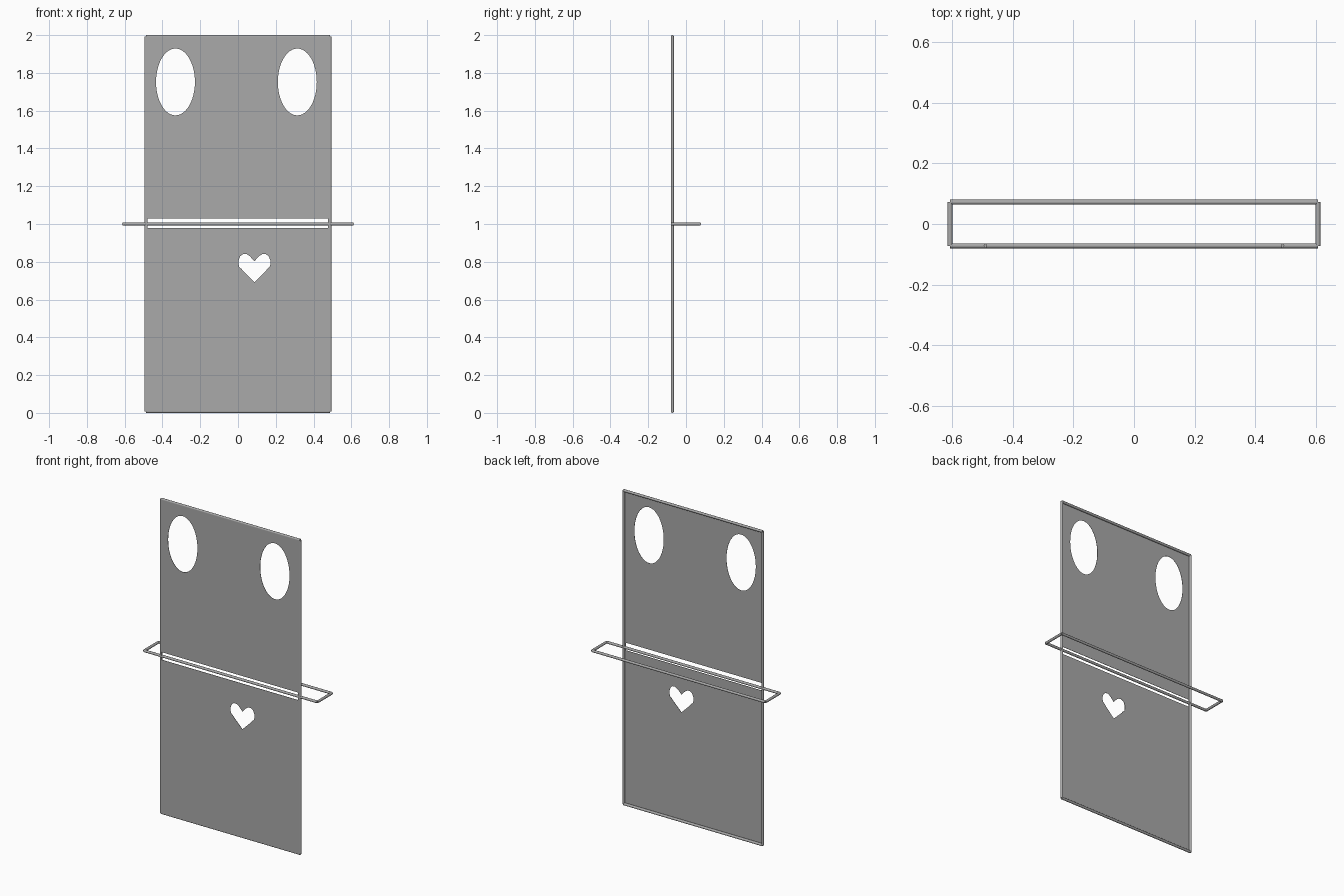
import bpy, math
from mathutils import Vector

if "Cube" in bpy.data.objects:
    bpy.data.objects.remove(bpy.data.objects["Cube"])

R = 0.008           # tube radius
Y0 = -0.072         # plane of the upright frame
HX = 0.487          # half width of the upright frame
LX, LY = 0.606, 0.072

grey = bpy.data.materials.new("plain_grey")
grey.diffuse_color = (0.4, 0.4, 0.4, 1)
grey.use_nodes = True
grey.node_tree.nodes["Principled BSDF"].inputs["Base Color"].default_value = grey.diffuse_color


def bar(name, a, b):
    """Round tube with flat ends between two points."""
    a, b = Vector(a), Vector(b)
    d = b - a
    bpy.ops.mesh.primitive_cylinder_add(vertices=16, radius=R, depth=d.length,
                                        location=(a + b) / 2)
    o = bpy.context.object
    o.rotation_euler = d.to_track_quat('Z', 'Y').to_euler()
    o.name = name
    o.data.materials.append(grey)
    bpy.ops.object.shade_smooth_by_angle()


# Upright frame
for side, s in (("left", -1), ("right", 1)):
    bar(side + "_upright", (s * HX, Y0, R), (s * HX, Y0, 2 - R))
for side, z in (("bottom", R), ("top", 2 - R)):
    bar(side + "_rail", (-HX, Y0, z), (HX, Y0, z))

# Horizontal frame through the slot
for side, s in (("front", -1), ("back", 1)):
    bar("shelf_" + side + "_bar", (-LX, s * LY, 1), (LX, s * LY, 1))
for side, s in (("left", -1), ("right", 1)):
    bar("shelf_" + side + "_bar", (s * LX, -LY, 1), (s * LX, LY, 1))


# Outlines of the sheet and its cut-outs
def rect(x0, x1, z0, z1):
    return [(x0, z0), (x1, z0), (x1, z1), (x0, z1)]


def ellipse(cx, cz, rx, rz, n=48):
    return [(cx + rx * math.cos(2 * math.pi * i / n),
             cz + rz * math.sin(2 * math.pi * i / n)) for i in range(n)]


def heart(cx):
    half = [(0, 0.691), (0.060, 0.751), (0.068, 0.762), (0.080, 0.772),
            (0.084, 0.785), (0.084, 0.808), (0.075, 0.830), (0.060, 0.841),
            (0.042, 0.841), (0.025, 0.830), (0, 0.803)]
    return ([(cx + x, z) for x, z in half]
            + [(cx - x, z) for x, z in half[-2:0:-1]])


outlines = [rect(-HX, HX, R, 2 - R),
            ellipse(-0.331, 1.752, 0.103, 0.177),
            ellipse(0.314, 1.752, 0.103, 0.177),
            rect(-0.480, 0.476, 0.98, 1.028),
            heart(0.087)]

# Thin front sheet: filled flat curve turned upright
cu = bpy.data.curves.new("sheet_outline", 'CURVE')
cu.dimensions = '2D'
cu.fill_mode = 'BOTH'
cu.extrude = 0.0008
for pts in outlines:
    sp = cu.splines.new('POLY')
    sp.points.add(len(pts) - 1)
    for p, (x, z) in zip(sp.points, pts):
        p.co = (x, z, 0, 1)
    sp.use_cyclic_u = True
sheet = bpy.data.objects.new("front_sheet", cu)
bpy.context.collection.objects.link(sheet)
sheet.rotation_euler = (math.pi / 2, 0, 0)
sheet.location = (0, Y0 - R + 0.0008, 0)
cu.materials.append(grey)
bpy.ops.object.select_all(action='DESELECT')
sheet.select_set(True)
bpy.context.view_layer.objects.active = sheet
bpy.ops.object.convert(target='MESH')
bpy.ops.object.shade_flat()
